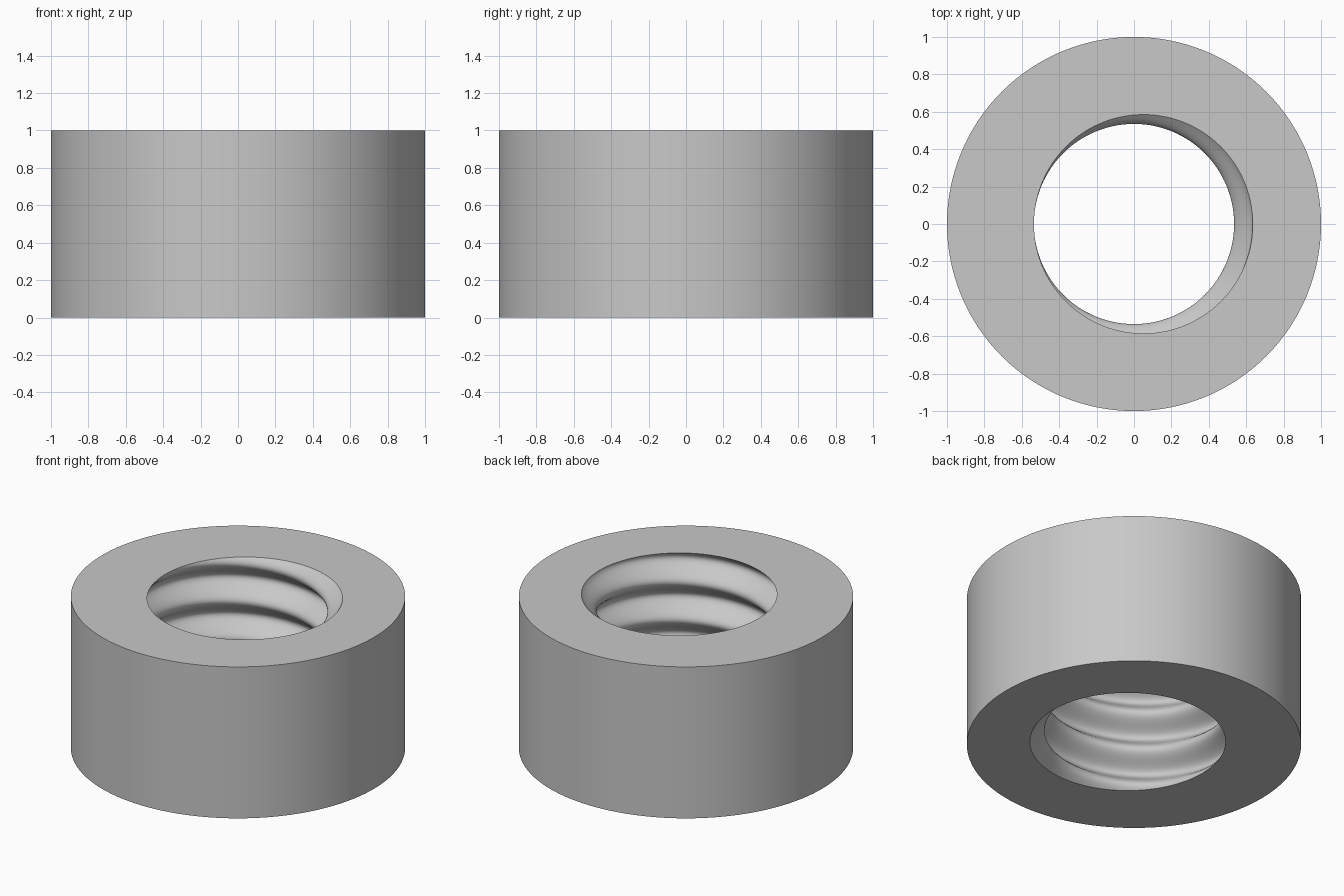
import bpy, bmesh, math

cube = bpy.data.objects.get("Cube")
if cube:
    bpy.data.objects.remove(cube, do_unlink=True)

SIDES = 128          # divisions around the ring
LEVELS = 96          # divisions up the threaded bore
HEIGHT = 1.0
OUTER = 1.0
BORE = 0.585         # radius of the round bore section
OFFSET = 0.05        # how far that section sits off the axis
TURNS = 4            # thread turns over the full height

grey = bpy.data.materials.new("plain grey")
grey.use_nodes = True
colour = (0.58, 0.58, 0.58, 1)
grey.diffuse_color = colour
grey.node_tree.nodes["Principled BSDF"].inputs["Base Color"].default_value = colour


def ring(bm, radius_at, z):
    """Closed loop of vertices whose radius depends on the angle."""
    angles = [math.tau * i / SIDES for i in range(SIDES)]
    return [bm.verts.new((radius_at(a) * math.cos(a), radius_at(a) * math.sin(a), z))
            for a in angles]


def bore_radius(angle, z):
    """Off-centre circle that turns right-handed as it rises."""
    a = angle - math.tau * TURNS * z / HEIGHT
    return OFFSET * math.cos(a) + math.sqrt(BORE ** 2 - (OFFSET * math.sin(a)) ** 2)


# Outer wall, then the threaded bore from top to bottom
bm = bmesh.new()
loops = [ring(bm, lambda a: OUTER, z) for z in (0, HEIGHT)]
for level in range(LEVELS, -1, -1):
    z = HEIGHT * level / LEVELS
    loops.append(ring(bm, lambda a: bore_radius(a, z), z))

# Skin neighbouring loops; the last joins the first as the bottom face
for low, high in zip(loops, loops[1:] + loops[:1]):
    for i in range(SIDES):
        j = (i + 1) % SIDES
        bm.faces.new((low[i], low[j], high[j], high[i]))
bmesh.ops.recalc_face_normals(bm, faces=bm.faces)

mesh = bpy.data.meshes.new("threaded_nut")
bm.to_mesh(mesh)
bm.free()
mesh.materials.append(grey)
nut = bpy.data.objects.new("threaded_nut", mesh)
bpy.context.collection.objects.link(nut)

# Smooth walls with crisp rims
bpy.ops.object.select_all(action='DESELECT')
nut.select_set(True)
bpy.context.view_layer.objects.active = nut
bpy.ops.object.shade_smooth_by_angle(angle=math.radians(30))
